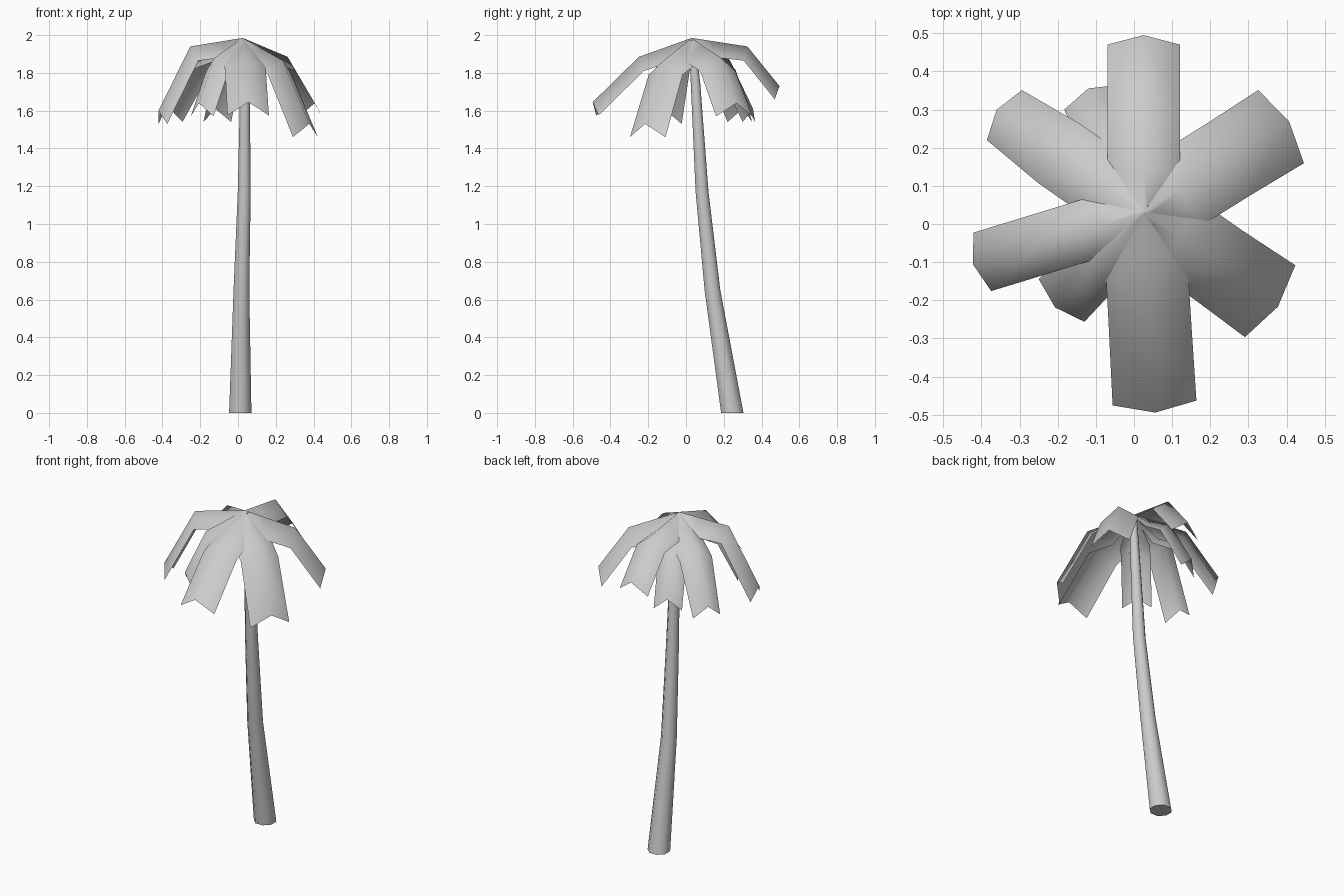
import bpy
import math
from mathutils import Vector

if "Cube" in bpy.data.objects:
    bpy.data.objects.remove(bpy.data.objects["Cube"])


def add_mesh(name, verts, faces):
    me = bpy.data.meshes.new(name)
    me.from_pydata(verts, [], faces)
    me.update()
    ob = bpy.data.objects.new(name, me)
    bpy.context.collection.objects.link(ob)
    for p in me.polygons:
        p.use_smooth = len(p.vertices) <= 4
    return ob


# Trunk: leaning, tapering eight-sided tube (x, y, z, radius)
path = [(0.012, 0.245, 0.0, 0.064), (0.018, 0.14, 0.65, 0.045),
        (0.033, 0.085, 1.17, 0.037), (0.037, 0.05, 1.75, 0.027),
        (0.028, 0.032, 1.975, 0.018)]
N = 8
verts, faces = [], []
for x, y, z, r in path:
    for i in range(N):
        a = 2 * math.pi * (i + 0.5) / N
        verts.append((x + r * math.cos(a), y + r * math.sin(a), z))
for j in range(len(path) - 1):
    for i in range(N):
        k = (i + 1) % N
        faces.append((j * N + i, j * N + k, (j + 1) * N + k, (j + 1) * N + i))
faces.append(tuple(reversed(range(N))))
add_mesh("trunk", verts, faces)

CROWN = Vector((0.025, 0.03, 0))
TOP = 1.985


# Frond: folded strip with a central ridge and drooping edges
def frond(i, angle, knee_r, knee_z, tip_r, tip_z, half_w, tip_w):
    a = math.radians(angle)
    out = Vector((math.cos(a), math.sin(a), 0))
    side = Vector((-out.y, out.x, 0))
    t = 0.11 / knee_r
    mid_z = TOP + (knee_z - TOP) * t
    # radius, height, half width, edge droop, edge pull-back
    rows = [(0.0, TOP, 0.014, 0.012, 0.0),
            (0.11, mid_z, half_w, 0.085, 0.0),
            (knee_r, knee_z, half_w, 0.075, 0.02),
            (tip_r, tip_z, tip_w, 0.07, 0.025)]
    v, f = [], []
    for r, z, w, droop, back in rows:
        for s in (-1, 0, 1):
            e = abs(s)
            p = CROWN + out * (r - e * back) + side * (s * w)
            p.z = z - e * droop
            v.append(p)
    for j in range(3):
        for k in range(2):
            b = j * 3 + k
            f.append((b, b + 3, b + 4, b + 1))
    add_mesh(f"frond_{i}", v, f)


fronds = [
    (90, 0.295, 1.94, 0.465, 1.73, 0.095, 0.095),
    (32, 0.28, 1.885, 0.45, 1.64, 0.11, 0.113),
    (-35, 0.26, 1.865, 0.43, 1.53, 0.11, 0.115),
    (-86.7, 0.28, 1.885, 0.525, 1.645, 0.108, 0.11),
    (197, 0.29, 1.94, 0.467, 1.60, 0.08, 0.08),
    (145, 0.29, 1.89, 0.47, 1.61, 0.095, 0.08),
    (114, 0.22, 1.87, 0.356, 1.61, 0.08, 0.08),
    (227, 0.22, 1.88, 0.34, 1.64, 0.082, 0.082),
]
for i, args in enumerate(fronds, 1):
    frond(i, *args)
